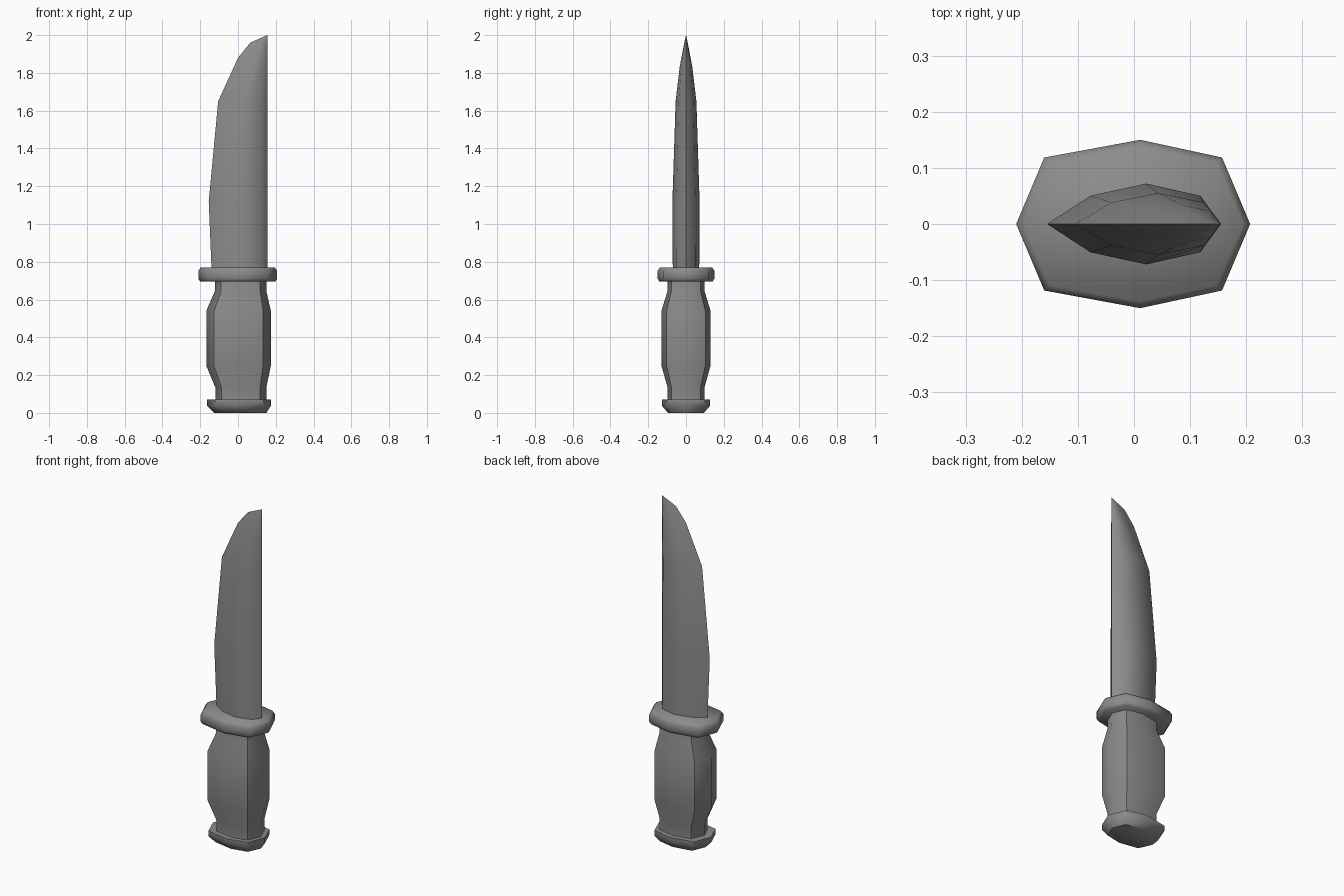
import bpy, bmesh, math

if "Cube" in bpy.data.objects:
    bpy.data.objects.remove(bpy.data.objects["Cube"])

# One grey for the whole knife
grey = bpy.data.materials.new("steel_grey")
grey.use_nodes = True
colour = (0.26, 0.26, 0.26, 1)
grey.diffuse_color = colour
grey.node_tree.nodes["Principled BSDF"].inputs["Base Color"].default_value = colour


def loft(name, rings, angle=50, tip=None):
    """Skin closed rings of points, with flat ends or a pointed top."""
    bm = bmesh.new()
    rows = [[bm.verts.new(p) for p in ring] for ring in rings]
    n = len(rows[0])
    for low, high in zip(rows, rows[1:]):
        for i in range(n):
            j = (i + 1) % n
            bm.faces.new((low[i], low[j], high[j], high[i]))
    bm.faces.new(rows[0][::-1])
    if tip:
        point = bm.verts.new(tip)
        for i in range(n):
            bm.faces.new((rows[-1][i], rows[-1][(i + 1) % n], point))
    else:
        bm.faces.new(rows[-1])
    bmesh.ops.recalc_face_normals(bm, faces=bm.faces)
    mesh = bpy.data.meshes.new(name)
    bm.to_mesh(mesh)
    bm.free()
    mesh.materials.append(grey)
    obj = bpy.data.objects.new(name, mesh)
    bpy.context.collection.objects.link(obj)
    bpy.ops.object.select_all(action='DESELECT')
    obj.select_set(True)
    bpy.context.view_layer.objects.active = obj
    bpy.ops.object.shade_smooth_by_angle(angle=math.radians(angle))
    return obj


def octagon(x0, x1, half, z, across=((0, 0), (.12, .79), (.53, 1), (.88, .79), (1, 0))):
    """Mirrored eight-sided ring: fractions along x, and of the half width."""
    side = [(x0 + (x1 - x0) * f, -half * w, z) for f, w in across]
    return side + [(x, -y, z) for x, y, z in side[-2:0:-1]]


# Pommel
loft("pommel", [octagon(*r) for r in (
    (-.125, .15, .095, 0), (-.163, .175, .128, .038), (-.163, .175, .128, .07))])

# Grip, swelling between two necks
loft("grip", [octagon(*r) for r in (
    (-.12, .15, .098, .06), (-.12, .15, .098, .135), (-.168, .174, .13, .25),
    (-.168, .174, .13, .54), (-.122, .15, .098, .645), (-.122, .15, .098, .71))])

# Guard with softened rims
loft("guard", [octagon(*r) for r in (
    (-.2, .197, .141, .695), (-.21, .207, .15, .71),
    (-.21, .207, .15, .752), (-.197, .194, .138, .77))], 60)

# Blade: cutting edge at -x, narrow spine at +x
SECTION = ((0, 0), (.25, .7), (.57, 1), (.88, .7), (1, 0))
blade = [octagon(*r, SECTION) for r in (
    (-.14, .155, .07, .76), (-.155, .155, .072, 1.12), (-.105, .155, .055, 1.65))]
# The last two rings lean towards the point
for x0, half, heights in ((0, .033, (1.88, 1.82, 1.835, 1.86, 1.9)),
                          (.065, .01, (1.96, 1.95, 1.955, 1.965, 1.97))):
    ring = octagon(x0, .155, half, 0, SECTION)
    levels = heights + heights[-2:0:-1]
    blade.append([(x, y, z) for (x, y, _), z in zip(ring, levels)])
loft("blade", blade, 50, (.155, 0, 2))
